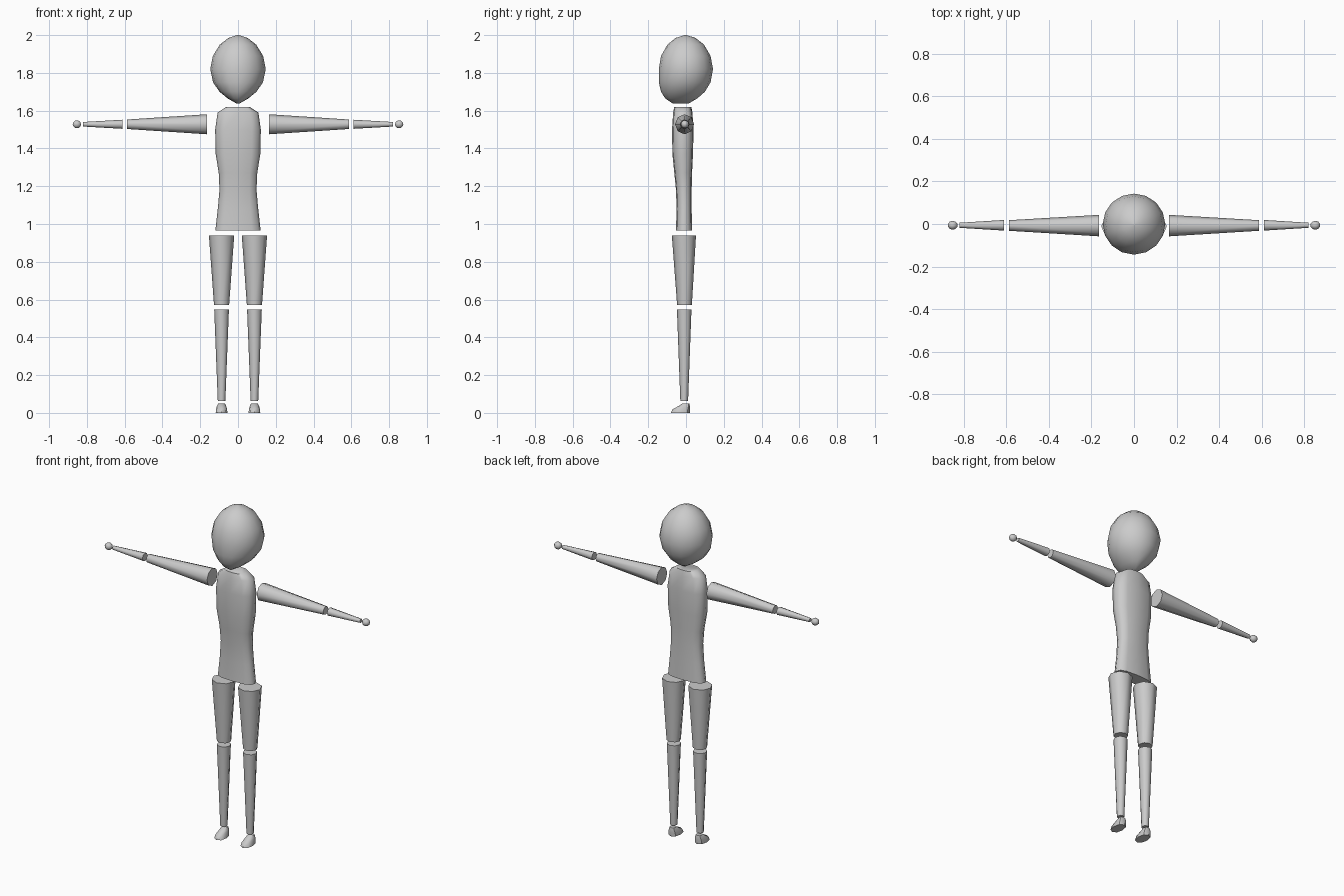
import bpy, bmesh, math
from mathutils import Vector

if "Cube" in bpy.data.objects:
    bpy.data.objects.remove(bpy.data.objects["Cube"])


def loft(name, rings, n=8, power=2.0, axis='Z', offset=0.0, angle=50):
    """Skin closed rings: (position, centre_a, radius_a, low_b, high_b)."""
    bm = bmesh.new()
    loops = []
    for p, ca, ra, b0, b1 in rings:
        cb, rb = (b0 + b1) / 2, (b1 - b0) / 2
        loop = []
        for i in range(n):
            t = 2 * math.pi * (i + offset) / n
            c, s = math.cos(t), math.sin(t)
            a = ca + ra * math.copysign(abs(c) ** (2 / power), c)
            b = cb + rb * math.copysign(abs(s) ** (2 / power), s)
            co = Vector((a, b, p)) if axis == 'Z' else Vector((p, b, a))
            loop.append(bm.verts.new(co))
        loops.append(loop)
    for lo, hi in zip(loops, loops[1:]):
        for i in range(n):
            j = (i + 1) % n
            bm.faces.new((lo[i], lo[j], hi[j], hi[i]))
    bm.faces.new(loops[0])
    bm.faces.new(loops[-1])
    bmesh.ops.recalc_face_normals(bm, faces=bm.faces[:])
    mesh = bpy.data.meshes.new(name)
    bm.to_mesh(mesh)
    bm.free()
    ob = bpy.data.objects.new(name, mesh)
    bpy.context.collection.objects.link(ob)
    smooth(ob, angle)
    return ob


def smooth(ob, angle):
    bpy.ops.object.select_all(action='DESELECT')
    ob.select_set(True)
    bpy.context.view_layer.objects.active = ob
    bpy.ops.object.shade_smooth_by_angle(angle=math.radians(angle))


# Head: egg with a narrow chin set forward
loft("head", [
    (1.638, 0, 0.008, -0.070, 0.015),
    (1.665, 0, 0.055, -0.110, 0.060),
    (1.700, 0, 0.098, -0.132, 0.100),
    (1.750, 0, 0.132, -0.144, 0.130),
    (1.820, 0, 0.147, -0.144, 0.143),
    (1.890, 0, 0.133, -0.132, 0.130),
    (1.950, 0, 0.096, -0.098, 0.095),
    (1.985, 0, 0.051, -0.055, 0.050),
    (2.000, 0, 0.006, -0.008, 0.004),
], n=16, angle=80)

# Torso: flattened section with waist, hips and shoulders
loft("torso", [
    (0.965, 0, 0.120, -0.053, 0.032),
    (1.080, 0, 0.107, -0.050, 0.030),
    (1.180, 0, 0.098, -0.053, 0.030),
    (1.270, 0, 0.102, -0.062, 0.032),
    (1.370, 0, 0.118, -0.072, 0.037),
    (1.500, 0, 0.121, -0.074, 0.040),
    (1.590, 0, 0.108, -0.068, 0.034),
    (1.620, 0, 0.062, -0.062, 0.028),
], n=12, power=2.8)

for side, s in (("left", 1), ("right", -1)):
    # Leg segments
    x = 0.087 * s
    loft(f"{side}_thigh", [(0.570, x, 0.040, -0.047, 0.031),
                           (0.940, x, 0.067, -0.075, 0.053)])
    loft(f"{side}_shin", [(0.062, x, 0.020, -0.030, 0.011),
                          (0.548, x, 0.039, -0.048, 0.029)])
    # Foot: wedge sloping down to the toe
    loft(f"{side}_foot", [(0.000, x, 0.031, -0.080, 0.020),
                          (0.020, x, 0.029, -0.070, 0.021),
                          (0.038, x, 0.024, -0.036, 0.020),
                          (0.050, x, 0.018, -0.020, 0.017)], power=2.4)
    # Arm segments, held straight out
    z = 1.528
    loft(f"{side}_upper_arm", [(0.165 * s, z, 0.053, -0.058, 0.043),
                               (0.587 * s, z, 0.025, -0.032, 0.018)], axis='X')
    loft(f"{side}_forearm", [(0.612 * s, z, 0.024, -0.031, 0.019),
                             (0.820 * s, z, 0.012, -0.018, 0.006)], axis='X')
    # Hand: small ball
    bpy.ops.mesh.primitive_uv_sphere_add(segments=10, ring_count=6, radius=0.021,
                                         location=(0.853 * s, -0.006, z))
    hand = bpy.context.object
    hand.name = f"{side}_hand"
    hand.scale.x = 1.1
    smooth(hand, 60)
